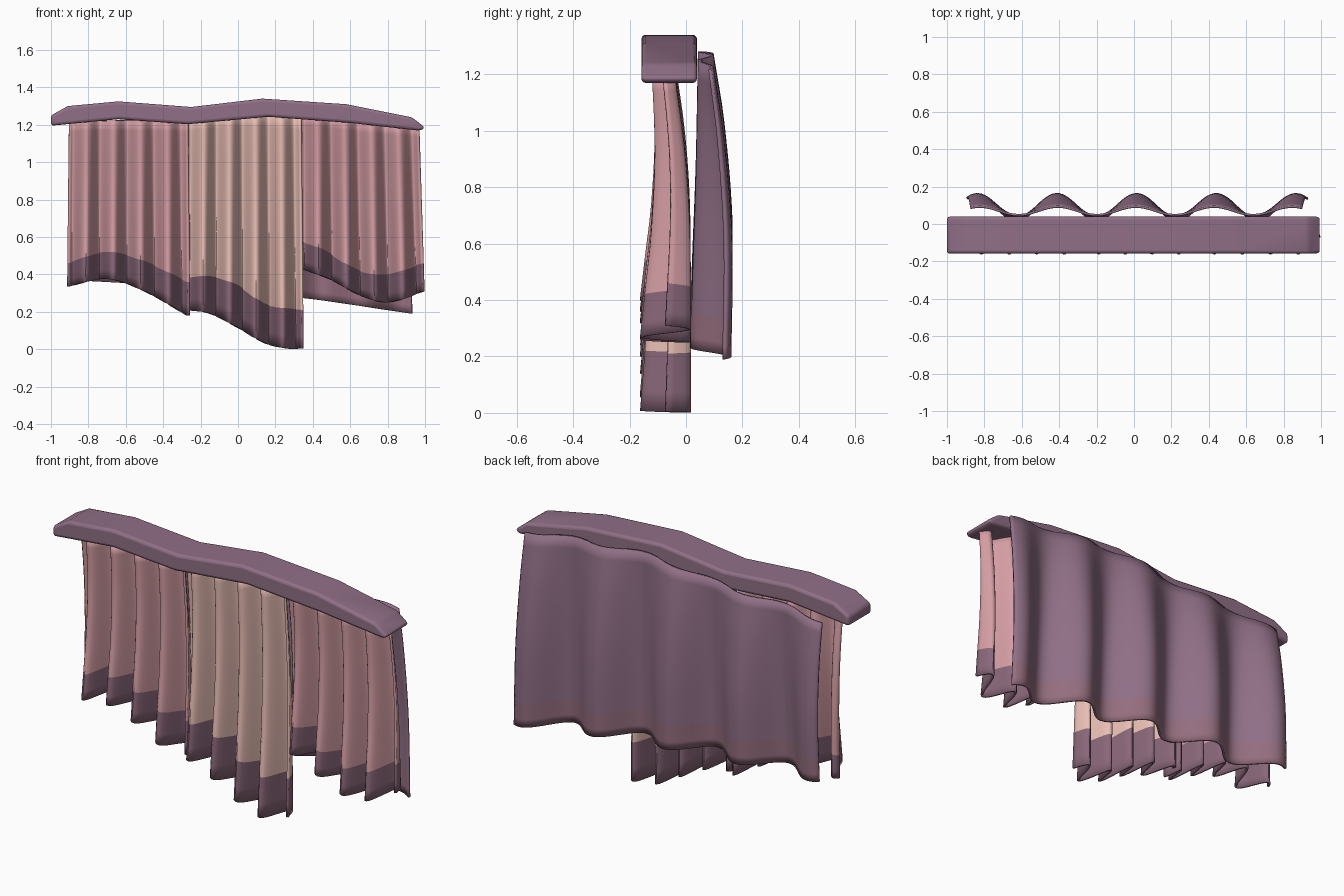
import bpy, bmesh, math

if "Cube" in bpy.data.objects:
    bpy.data.objects.remove(bpy.data.objects["Cube"])


def material(name, rgb):
    m = bpy.data.materials.new(name)
    m.diffuse_color = (*rgb, 1)
    m.use_nodes = True
    m.node_tree.nodes["Principled BSDF"].inputs["Base Color"].default_value = m.diffuse_color
    return m


plum = material("plum", (0.28, 0.16, 0.24))
rose = material("rose", (0.66, 0.34, 0.37))
peach = material("peach", (0.82, 0.52, 0.46))
mauve = material("mauve", (0.30, 0.155, 0.21))
trim = material("trim", (0.25, 0.135, 0.19))


def curve(pts, x):
    """Smooth curve through (x, value) points."""
    n = len(pts)
    x = min(max(x, pts[0][0]), pts[-1][0])
    i = next(k for k in range(n - 1) if x <= pts[k + 1][0])

    def slope(k):
        a, b = pts[max(k - 1, 0)], pts[min(k + 1, n - 1)]
        return (b[1] - a[1]) / (b[0] - a[0])
    (x0, v0), (x1, v1) = pts[i], pts[i + 1]
    h = x1 - x0
    s = (x - x0) / h
    return ((2*s**3 - 3*s**2 + 1) * v0 + (s**3 - 2*s**2 + s) * h * slope(i)
            + (3*s**2 - 2*s**3) * v1 + (s**3 - s**2) * h * slope(i + 1))


def finish(name, bm, mats, angle):
    bmesh.ops.recalc_face_normals(bm, faces=bm.faces)
    me = bpy.data.meshes.new(name)
    bm.to_mesh(me)
    bm.free()
    ob = bpy.data.objects.new(name, me)
    bpy.context.collection.objects.link(ob)
    for m in mats:
        me.materials.append(m)
    bpy.ops.object.select_all(action='DESELECT')
    ob.select_set(True)
    bpy.context.view_layer.objects.active = ob
    bpy.ops.object.shade_smooth_by_angle(angle=math.radians(angle))
    return ob


def panel(name, top_x, hem_x, top, band, hem, near, far, phase, mats, cols):
    """Hanging cloth: waves between the near and far depth curves, trimmed at the hem."""
    rows, trim_rows = 14, 3
    bm = bmesh.new()
    grid = []
    for r in range(rows + trim_rows + 1):
        line = []
        for c in range(cols + 1):
            u = c / cols
            xh = hem_x[0] + u * (hem_x[1] - hem_x[0])
            xt = top_x[0] + u * (top_x[1] - top_x[0])
            zt, zb, zh = curve(top, xt), curve(band, xh), curve(hem, xh)
            if r <= rows:
                z = zt + (zb - zt) * r / rows
            else:
                z = zb + (zh - zb) * (r - rows) / trim_rows
            t = (zt - z) / (zt - zh)
            a = 2 * math.pi * (phase[0] + u * (phase[1] - phase[0]))
            w = 0.5 + 0.5 * math.cos(a)      # 1 = far, 0 = near
            y = curve(near, t) * (1 - w) + curve(far, t) * w
            line.append(bm.verts.new((xt + (xh - xt) * t, y, z)))
        grid.append(line)
    for r in range(len(grid) - 1):
        for c in range(cols):
            f = bm.faces.new((grid[r][c], grid[r][c + 1], grid[r + 1][c + 1], grid[r + 1][c]))
            f.material_index = int(r >= rows)
    ob = finish(name, bm, mats, 50)
    mod = ob.modifiers.new("thickness", 'SOLIDIFY')
    mod.thickness = 0.012
    mod.offset = 0
    return ob


# Waistband: wavy profile extruded through its depth
outline = [(-1, 1.25), (-0.91, 1.30), (-0.64, 1.325), (-0.25, 1.295), (0.13, 1.34),
           (0.58, 1.31), (0.93, 1.24), (1.0, 1.185), (0.975, 1.168), (0.6, 1.21),
           (0.16, 1.243), (-0.27, 1.203), (-0.64, 1.23), (-1, 1.195)]
bm = bmesh.new()
face = bm.faces.new([bm.verts.new((x, -0.158, z)) for x, z in outline])
ext = bmesh.ops.extrude_face_region(bm, geom=[face])
bmesh.ops.translate(bm, vec=(0, 0.197, 0),
                    verts=[v for v in ext["geom"] if isinstance(v, bmesh.types.BMVert)])
waist = finish("waistband", bm, [plum], 40)
bev = waist.modifiers.new("rounding", 'BEVEL')
bev.width = 0.018
bev.segments = 3
bev.limit_method = 'ANGLE'
bev.angle_limit = math.radians(25)

# Pleated front panels
near = [(0, -0.115), (0.3, -0.105), (0.6, -0.118), (0.8, -0.138), (1, -0.158)]
far = [(0, -0.045), (0.3, -0.01), (0.6, 0.008), (1, 0.012)]
fronts = [
    ("left_front_panel", (-0.9, -0.27), (-0.908, -0.262), [(-0.9, 1.22), (-0.28, 1.225)],
     [(-0.91, 0.46), (-0.7, 0.52), (-0.5, 0.47), (-0.27, 0.36)],
     [(-0.91, 0.335), (-0.7, 0.375), (-0.5, 0.31), (-0.27, 0.18)], rose),
    ("middle_front_panel", (-0.27, 0.335), (-0.278, 0.345), [(-0.27, 1.23), (0.1, 1.26), (0.33, 1.25)],
     [(-0.28, 0.38), (-0.15, 0.39), (0, 0.34), (0.15, 0.24), (0.345, 0.21)],
     [(-0.28, 0.21), (-0.15, 0.19), (0, 0.115), (0.15, 0.03), (0.28, 0.002), (0.345, 0.005)], peach),
    ("right_front_panel", (0.335, 0.965), (0.335, 0.992), [(0.34, 1.25), (0.97, 1.19)],
     [(0.34, 0.575), (0.45, 0.535), (0.65, 0.42), (0.8, 0.40), (0.995, 0.46)],
     [(0.34, 0.43), (0.5, 0.37), (0.65, 0.29), (0.8, 0.25), (0.995, 0.31)], rose),
]
for name, tx, hx, top, bz, hz, mat in fronts:
    panel(name, tx, hx, top, bz, hz, near, far, (-0.13, 4.25), [mat, trim], 90)

# Wavy back panel
panel("back_panel", (-0.875, 0.9), (-0.895, 0.93),
      [(-0.9, 1.20), (-0.64, 1.225), (-0.25, 1.24), (0.13, 1.28), (0.58, 1.255), (0.93, 1.215)],
      [(-0.9, 0.49), (-0.3, 0.46), (0.34, 0.40), (0.93, 0.32)],
      [(-0.9, 0.37), (-0.3, 0.335), (0.34, 0.275), (0.93, 0.19)],
      [(0, 0.048), (0.4, 0.04), (0.75, 0.028), (1, 0.02)],
      [(0, 0.092), (0.25, 0.13), (0.6, 0.158), (1, 0.155)],
      (-0.12, 4.13), [plum, mauve], 100)
